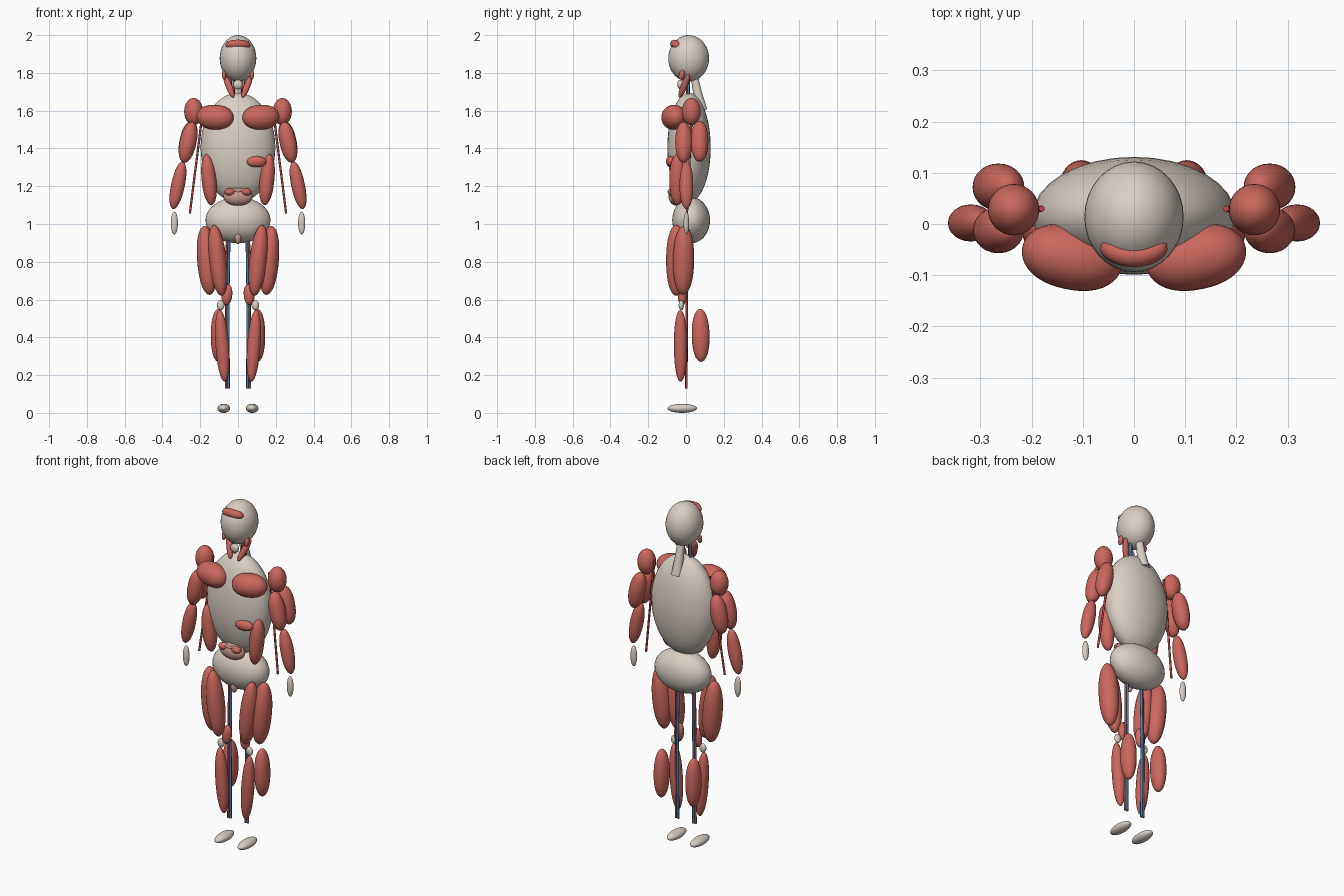
import bpy, bmesh, math
from mathutils import Vector, Matrix

if "Cube" in bpy.data.objects:
    bpy.data.objects.remove(bpy.data.objects["Cube"])


def material(name, rgb):
    m = bpy.data.materials.new(name)
    m.diffuse_color = (*rgb, 1)
    m.use_nodes = True
    m.node_tree.nodes["Principled BSDF"].inputs["Base Color"].default_value = m.diffuse_color
    return m


BONE = material("bone", (0.70, 0.62, 0.55))
MUSCLE = material("muscle_red", (0.60, 0.135, 0.11))
ARTERY = material("artery_red", (0.45, 0.06, 0.06))
VEIN = material("vein_blue", (0.05, 0.22, 0.45))
ORGAN = material("organ_pink", (0.60, 0.33, 0.27))


def finish(bm, name, mat, mirror):
    mesh = bpy.data.meshes.new(name)
    for f in bm.faces:
        f.smooth = True
    bm.to_mesh(mesh)
    bm.free()
    mesh.materials.append(mat)
    obj = bpy.data.objects.new(name, mesh)
    bpy.context.collection.objects.link(obj)
    if mirror:
        obj.modifiers.new("mirror", 'MIRROR').use_mirror_merge = False
    return obj


def ellipsoid(name, centre, radii, mat, mirror=False):
    bm = bmesh.new()
    bmesh.ops.create_uvsphere(bm, u_segments=32, v_segments=20, radius=1)
    bm.transform(Matrix.Translation(centre) @ Matrix.Diagonal((*radii, 1)))
    return finish(bm, name, mat, mirror)


def spindle(name, a, b, width, depth, mat=MUSCLE, mirror=True, power=2.3):
    """Blunt muscle belly running from a to b."""
    a, b = Vector(a), Vector(b)
    axis = (b - a).normalized()
    side = Vector((1, 0, 0)) if abs(axis.x) < 0.7 else Vector((0, 0, 1))
    u = (side - axis * side.dot(axis)).normalized()
    v = axis.cross(u)
    bm = bmesh.new()
    bmesh.ops.create_uvsphere(bm, u_segments=28, v_segments=20, radius=1)
    for vert in bm.verts:
        c = vert.co.copy()
        ring = math.hypot(c.x, c.y)
        fat = max(0, 1 - abs(c.z) ** power) ** 0.5 / ring if ring > 1e-5 else 0
        vert.co = ((a + b) / 2 + axis * c.z * (b - a).length / 2
                   + u * c.x * fat * width + v * c.y * fat * depth)
    bmesh.ops.recalc_face_normals(bm, faces=bm.faces[:])
    return finish(bm, name, mat, mirror)


def tube(name, points, radius, mat, mirror=True):
    """Round tube along a path; radius may be one value per point."""
    radii = radius if isinstance(radius, (list, tuple)) else [radius] * len(points)
    cu = bpy.data.curves.new(name, 'CURVE')
    cu.dimensions = '3D'
    cu.bevel_depth = 1
    cu.bevel_resolution = 3
    cu.use_fill_caps = True
    sp = cu.splines.new('POLY')
    sp.points.add(len(points) - 1)
    for p, co, r in zip(sp.points, points, radii):
        p.co = (*co, 1)
        p.radius = r
    tmp = bpy.data.objects.new(name, cu)
    bm = bmesh.new()
    bpy.context.collection.objects.link(tmp)
    bm.from_mesh(tmp.evaluated_get(bpy.context.evaluated_depsgraph_get()).to_mesh())
    bpy.data.objects.remove(tmp)
    return finish(bm, name, mat, mirror)


# Central skeleton masses
ellipsoid("head", (0, 0.014, 1.877), (0.097, 0.108, 0.123), BONE)
ellipsoid("rib_cage", (0, 0.016, 1.405), (0.198, 0.115, 0.29), BONE)
ellipsoid("pelvis", (0, 0.027, 1.02), (0.172, 0.1, 0.122), BONE)
tube("neck_spine", [(0, 0.04, 1.80), (0, 0.06, 1.70), (0, 0.085, 1.60)],
     [0.02, 0.024, 0.03], BONE, False)
ellipsoid("throat_bone", (0, -0.03, 1.738), (0.025, 0.016, 0.025), BONE)

# Brow muscle: a crescent tube wrapped around the forehead
arc = [math.radians(-62 + 124 * i / 16) for i in range(17)]
tube("brow_muscle",
     [(0.068 * math.sin(t), -0.012 - 0.05 * math.cos(t), 1.932 + 0.022 * math.cos(t))
      for t in arc],
     [0.022 * max(0.05, 1 - (abs(i - 8) / 8) ** 4) ** 0.5 for i in range(17)],
     MUSCLE, False)

# Neck muscles and vessels
spindle("jaw_muscle", (0.072, -0.03, 1.765), (0.076, -0.015, 1.815), 0.011, 0.015)
spindle("side_neck_muscle", (0.072, 0.015, 1.79), (0.024, -0.035, 1.67), 0.017, 0.017)
tube("neck_vein", [(0.04, 0.016, 1.80), (0.035, 0.012, 1.66)], 0.007, VEIN)
tube("neck_artery", [(0.025, 0.008, 1.80), (0.022, 0.004, 1.66)], 0.006, ARTERY)

# Chest and belly
spindle("chest_muscle", (0.024, -0.085, 1.56), (0.218, -0.045, 1.57), 0.066, 0.063)
spindle("flank_muscle", (0.140, -0.045, 1.10), (0.167, -0.045, 1.37), 0.039, 0.043)
spindle("upper_belly_muscle", (0.045, -0.085, 1.33), (0.15, -0.075, 1.33),
        0.029, 0.026, mirror=False)
ellipsoid("belly_organ", (0, -0.05, 1.145), (0.077, 0.042, 0.048), ORGAN)
tube("belly_duct", [(0, -0.078, 1.172), (0.02, -0.08, 1.182), (0.04, -0.08, 1.182)],
     0.008, ORGAN)
ellipsoid("lower_belly_node", (0.043, -0.075, 1.17), (0.028, 0.022, 0.02), MUSCLE, True)
ellipsoid("pelvic_organ", (0, -0.035, 0.93), (0.018, 0.02, 0.036), ORGAN)

# Arms
ellipsoid("shoulder_muscle", (0.235, 0.028, 1.595), (0.05, 0.05, 0.072), MUSCLE, True)
spindle("front_upper_arm", (0.242, -0.012, 1.54), (0.287, -0.012, 1.325), 0.044, 0.045)
spindle("back_upper_arm", (0.242, 0.072, 1.545), (0.287, 0.072, 1.33), 0.045, 0.046)
spindle("forearm", (0.292, 0.002, 1.33), (0.344, 0.002, 1.08), 0.036, 0.036)
ellipsoid("hand", (0.337, 0.002, 1.005), (0.019, 0.015, 0.06), BONE, True)
tube("arm_artery", [(0.18, 0.03, 1.62), (0.195, 0.028, 1.53), (0.255, 0.005, 1.055)],
     0.006, ARTERY)

# Legs
spindle("front_thigh", (0.128, -0.052, 0.995), (0.086, -0.052, 0.62), 0.046, 0.053)
spindle("outer_thigh", (0.178, -0.01, 0.99), (0.150, -0.016, 0.625), 0.052, 0.056)
spindle("inner_knee_muscle", (0.053, -0.018, 0.68), (0.064, -0.02, 0.57), 0.028, 0.024)
ellipsoid("kneecap", (0.092, -0.025, 0.57), (0.02, 0.014, 0.026), BONE, True)
spindle("calf_muscle", (0.103, 0.075, 0.55), (0.103, 0.08, 0.27), 0.041, 0.047)
spindle("shin_muscle", (0.097, -0.03, 0.545), (0.070, -0.028, 0.165), 0.035, 0.035)
ellipsoid("foot", (0.075, -0.02, 0.024), (0.033, 0.078, 0.024), BONE, True)

# Leg vessels
tube("leg_artery", [(0.058, 0.0, 0.98), (0.062, 0.002, 0.6), (0.064, 0.002, 0.13)],
     0.006, ARTERY)
tube("leg_vein", [(0.046, 0.002, 0.98), (0.052, 0.004, 0.6), (0.05, 0.002, 0.13)],
     0.007, VEIN)
